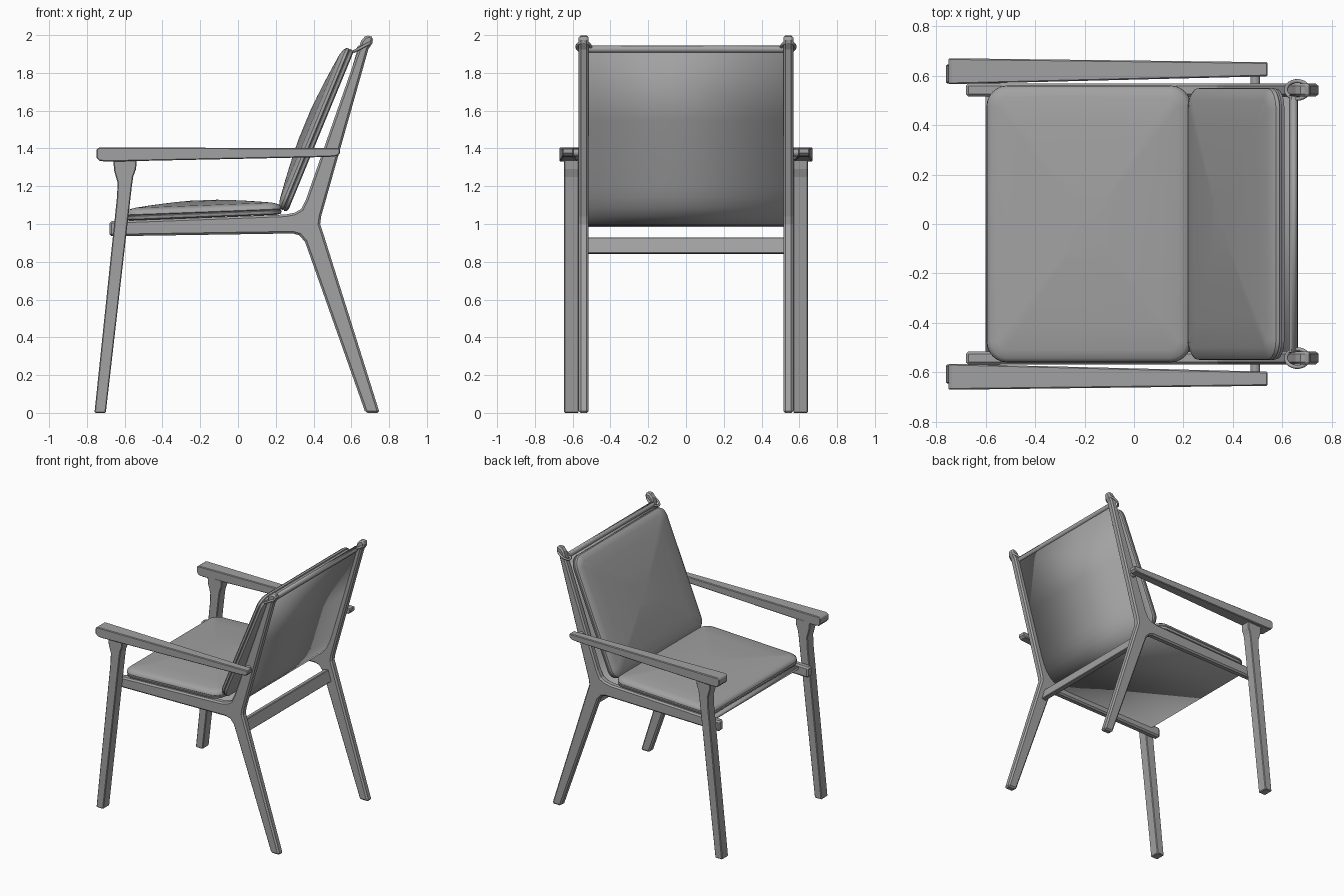
import bpy, bmesh, math
from mathutils import Vector, Matrix

cube = bpy.data.objects.get("Cube")
if cube:
    bpy.data.objects.remove(cube, do_unlink=True)

grey = bpy.data.materials.new("plain grey")
grey.use_nodes = True
COLOUR = (0.36, 0.36, 0.36, 1)
grey.diffuse_color = COLOUR
grey.node_tree.nodes["Principled BSDF"].inputs["Base Color"].default_value = COLOUR


def finish(name, bm, bevel=0, mirror=False, smooth=None):
    bmesh.ops.recalc_face_normals(bm, faces=bm.faces[:])
    mesh = bpy.data.meshes.new(name)
    bm.to_mesh(mesh)
    bm.free()
    mesh.materials.append(grey)
    obj = bpy.data.objects.new(name, mesh)
    bpy.context.collection.objects.link(obj)
    if smooth:
        bpy.ops.object.select_all(action='DESELECT')
        obj.select_set(True)
        bpy.context.view_layer.objects.active = obj
        bpy.ops.object.shade_smooth_by_angle(angle=math.radians(smooth))
    if bevel:
        mod = obj.modifiers.new("bevel", 'BEVEL')
        mod.width = bevel
        mod.segments = 1
        mod.limit_method = 'ANGLE'
        mod.angle_limit = math.radians(50)
    if mirror:
        mod = obj.modifiers.new("mirror", 'MIRROR')
        mod.use_axis = (False, True, False)
    return obj


def slab(points, y0, y1):
    """Side outline in x and z, extruded along y."""
    bm = bmesh.new()
    face = bm.faces.new([bm.verts.new((x, y0, z)) for x, z in points])
    out = bmesh.ops.extrude_face_region(bm, geom=[face])
    for v in out["geom"]:
        if isinstance(v, bmesh.types.BMVert):
            v.co.y = y1
    return bm


# Side frame: seat rail, back post and rear leg in one piece
frame = [(-0.68, 0.935), (0.29, 0.95), (0.325, 0.94), (0.355, 0.905),
         (0.675, 0), (0.75, 0), (0.445, 0.97), (0.435, 1.0), (0.44, 1.04),
         (0.69, 1.925), (0.71, 1.955), (0.716, 1.985), (0.7, 2.0),
         (0.672, 1.993), (0.652, 1.97), (0.638, 1.925), (0.36, 1.13),
         (0.335, 1.08), (0.3, 1.06), (0.25, 1.05), (-0.68, 1.015)]
finish("side_frame", slab(frame, 0.515, 0.568), bevel=0.012, mirror=True)

# Front legs, flaring under the arms
leg = [(-0.76, 0), (-0.7, 0), (-0.562, 1.2), (-0.555, 1.25), (-0.54, 1.29),
       (-0.535, 1.345), (-0.662, 1.345), (-0.655, 1.28), (-0.638, 1.22),
       (-0.64, 1.15)]
finish("front_leg", slab(leg, 0.568, 0.645), bevel=0.005, mirror=True)

# Arms, narrowing to the rear
arm = [(-0.75, 1.352), (-0.735, 1.335), (-0.7, 1.33), (0.48, 1.355),
       (0.525, 1.36), (0.54, 1.375), (0.54, 1.402), (-0.735, 1.405), (-0.75, 1.395)]
bm = slab(arm, 0, 1)
for v in bm.verts:
    t = (v.co.x + 0.75) / 1.29
    inner, outer = 0.565 + 0.032 * t, 0.67 - 0.016 * t
    v.co.y = inner + (outer - inner) * v.co.y
finish("arm", bm, bevel=0.005, mirror=True)


def rod(name, centre, radius, length, mirror=False):
    bm = bmesh.new()
    matrix = Matrix.Translation(centre) @ Matrix.Rotation(math.pi / 2, 4, 'X')
    bmesh.ops.create_cone(bm, cap_ends=True, segments=20, radius1=radius,
                          radius2=radius, depth=length, matrix=matrix)
    return finish(name, bm, mirror=mirror, smooth=40)


# Pins between arms and posts, and the bar at the top of the back
rod("arm_pin", (0.49, 0.58, 1.378), 0.02, 0.05, mirror=True)
rod("top_bar", (0.645, 0, 1.925), 0.018, 1.04)

# Stretcher between the rear legs
stretcher = [(0.4, 0.84), (0.436, 0.845), (0.41, 0.93), (0.374, 0.925)]
finish("rear_stretcher", slab(stretcher, -0.52, 0.52), bevel=0.004)

# Sling: one sheet running down the back and forward under the seat
path = [(0.66, 1.94), (0.545, 1.55), (0.44, 1.2), (0.418, 1.14), (0.39, 1.085),
        (0.35, 1.04), (0.3, 1.01), (0.24, 0.996), (0.15, 0.99), (-0.6, 0.985)]
bm = bmesh.new()
rows = [[bm.verts.new((x, y, z)) for y in (-0.516, 0.516)] for x, z in path]
for a, b in zip(rows, rows[1:]):
    bm.faces.new((a[0], a[1], b[1], b[0]))
sling = finish("sling", bm, smooth=40)
solid = sling.modifiers.new("thickness", 'SOLIDIFY')
solid.thickness = 0.022
# Thicken towards the sitter
up = sling.data.polygons[-1].normal.z > 0
solid.offset = 1 if up else -1


def outline(half_u, half_v, radius, steps=6):
    points = []
    for i, (su, sv) in enumerate([(1, 1), (-1, 1), (-1, -1), (1, -1)]):
        for k in range(steps + 1):
            a = math.pi / 2 * (i + k / steps)
            points.append((su * (half_u - radius) + radius * math.cos(a),
                           sv * (half_v - radius) + radius * math.sin(a)))
    return points


def cushion(name, start, end, half_width, edge, puff):
    """Padded block on the line from start to end, bulging on its upper side."""
    p, q = Vector((start[0], 0, start[1])), Vector((end[0], 0, end[1]))
    u = (q - p).normalized()
    n = Vector((-u.z, 0, u.x))
    half = (q - p).length / 2
    # Inset and height of each ring around the side
    rings = [(0.02, 0), (0.004, 0.006), (0, edge * 0.35), (0.006, edge * 0.42),
             (0, edge * 0.5), (0.003, edge * 0.75), (0.018, edge * 0.95),
             (0.05, edge + puff * 0.16)]
    bm = bmesh.new()
    loops = []

    def add_loop(inset, height, scale=1):
        pts = outline(half - inset, half_width - inset, max(0.085 - inset, 0.035))
        loops.append([bm.verts.new((p + q) / 2 + u * a * scale + n * height
                                   + Vector((0, b * scale, 0))) for a, b in pts])

    for inset, height in rings:
        add_loop(inset, height)
    for scale in (0.8, 0.6, 0.4, 0.2):
        add_loop(0.05, edge + puff * (1 - 0.84 * scale ** 1.6), scale)
    for a, b in zip(loops, loops[1:]):
        for i in range(len(a)):
            j = (i + 1) % len(a)
            bm.faces.new((a[i], a[j], b[j], b[i]))
    bm.faces.new(loops[0])
    bm.faces.new(loops[-1])
    return finish(name, bm, smooth=40)


cushion("seat_cushion", (-0.595, 1.018), (0.232, 1.05), 0.56, 0.06, 0.034)
cushion("back_cushion", (0.262, 1.062), (0.615, 1.918), 0.55, 0.058, 0.038)

# Cord loops holding the back cushion to the posts
bm = bmesh.new()
place = (Matrix.Translation((0.66, 0.542, 1.938))
         @ Matrix.Rotation(math.radians(-28), 4, 'Y'))
count, sides = 24, 8
grid = []
for i in range(count):
    a = 2 * math.pi * i / count
    ring = []
    for k in range(sides):
        b = 2 * math.pi * k / sides
        r = 0.008 * math.cos(b)
        ring.append(bm.verts.new(place @ Vector(
            ((0.052 + r) * math.cos(a), (0.036 + r) * math.sin(a),
             0.008 * math.sin(b)))))
    grid.append(ring)
for i in range(count):
    for k in range(sides):
        i2, k2 = (i + 1) % count, (k + 1) % sides
        bm.faces.new((grid[i][k], grid[i2][k], grid[i2][k2], grid[i][k2]))
finish("cord_loop", bm, mirror=True, smooth=60)
